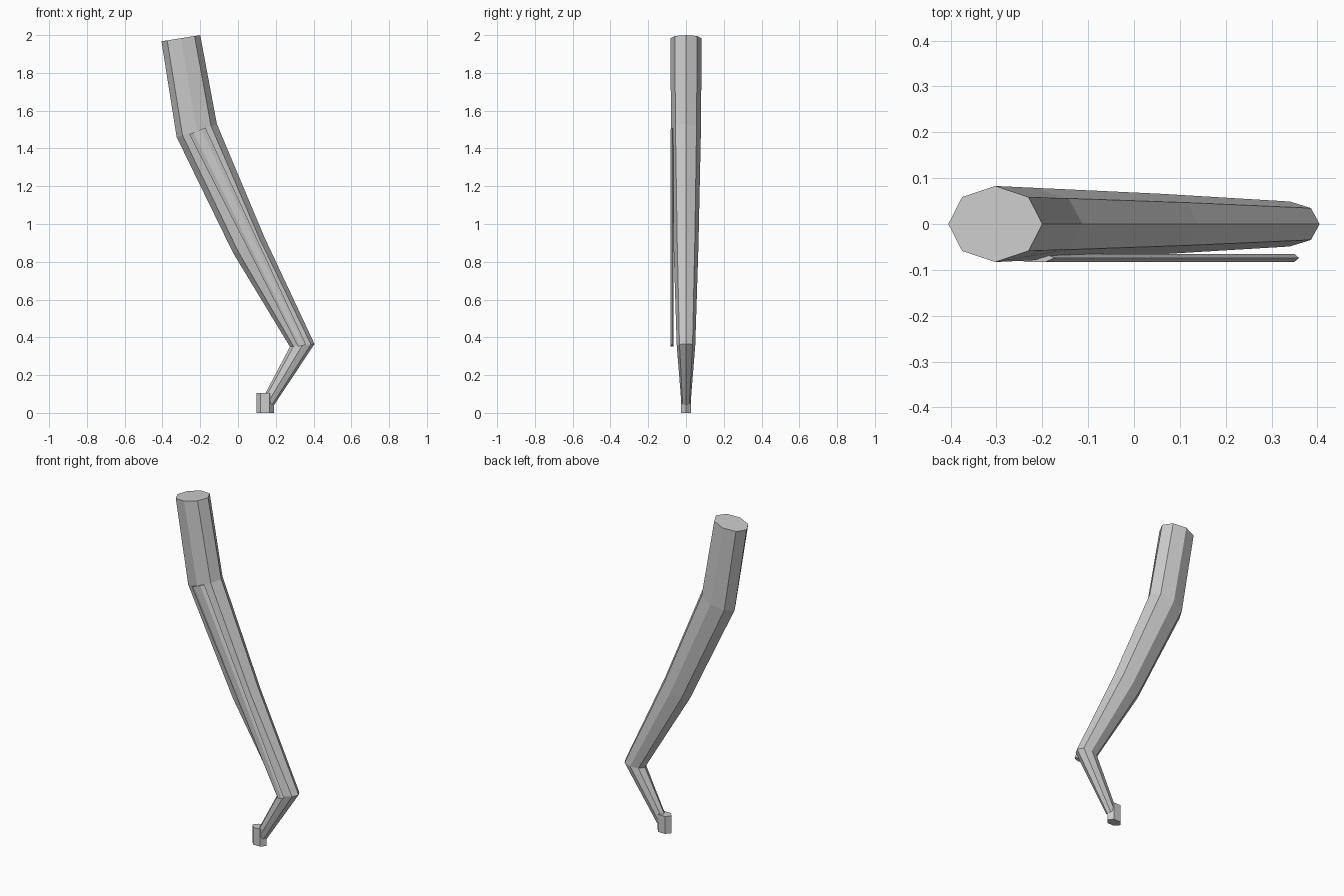
import bpy, bmesh
from math import cos, sin, tau
from mathutils import Vector

if "Cube" in bpy.data.objects:
    bpy.data.objects.remove(bpy.data.objects["Cube"])


def loft(name, sides, stations):
    """Capped tube through rings given as (left x, left z, right x, right z, y centre, y radius)."""
    bm = bmesh.new()
    rings = []
    for lx, lz, rx, rz, cy, ry in stations:
        left, right = Vector((lx, cy, lz)), Vector((rx, cy, rz))
        mid, half = (left + right) / 2, (right - left) / 2
        rings.append([bm.verts.new(mid + half * cos(tau * i / sides)
                                   + Vector((0, ry * sin(tau * i / sides), 0)))
                      for i in range(sides)])
    for a, b in zip(rings, rings[1:]):
        for i in range(sides):
            j = (i + 1) % sides
            bm.faces.new((a[i], a[j], b[j], b[i]))
    bm.faces.new(rings[0])
    bm.faces.new(rings[-1])
    bmesh.ops.recalc_face_normals(bm, faces=bm.faces)
    mesh = bpy.data.meshes.new(name)
    bm.to_mesh(mesh)
    bm.free()
    obj = bpy.data.objects.new(name, mesh)
    bpy.context.collection.objects.link(obj)
    return obj


# Bent, tapering octagonal leg
loft("leg", 8, [
    (-0.405, 1.967, -0.200, 2.000, 0, 0.083),
    (-0.325, 1.460, -0.112, 1.530, 0, 0.079),
    (-0.025, 0.845, 0.140, 0.930, 0, 0.066),
    (0.275, 0.350, 0.405, 0.365, 0, 0.049),
    (0.130, 0.075, 0.190, 0.040, 0, 0.025),
])

# Flattened hexagonal rod along the front face
loft("front_rod", 6, [
    (-0.258, 1.475, -0.173, 1.510, -0.074, 0.0105),
    (0.318, 0.350, 0.360, 0.362, -0.074, 0.0105),
])

# Small hexagonal foot
loft("foot", 6, [
    (0.097, 0.0, 0.190, 0.0, 0, 0.032),
    (0.097, 0.105, 0.190, 0.105, 0, 0.032),
])
